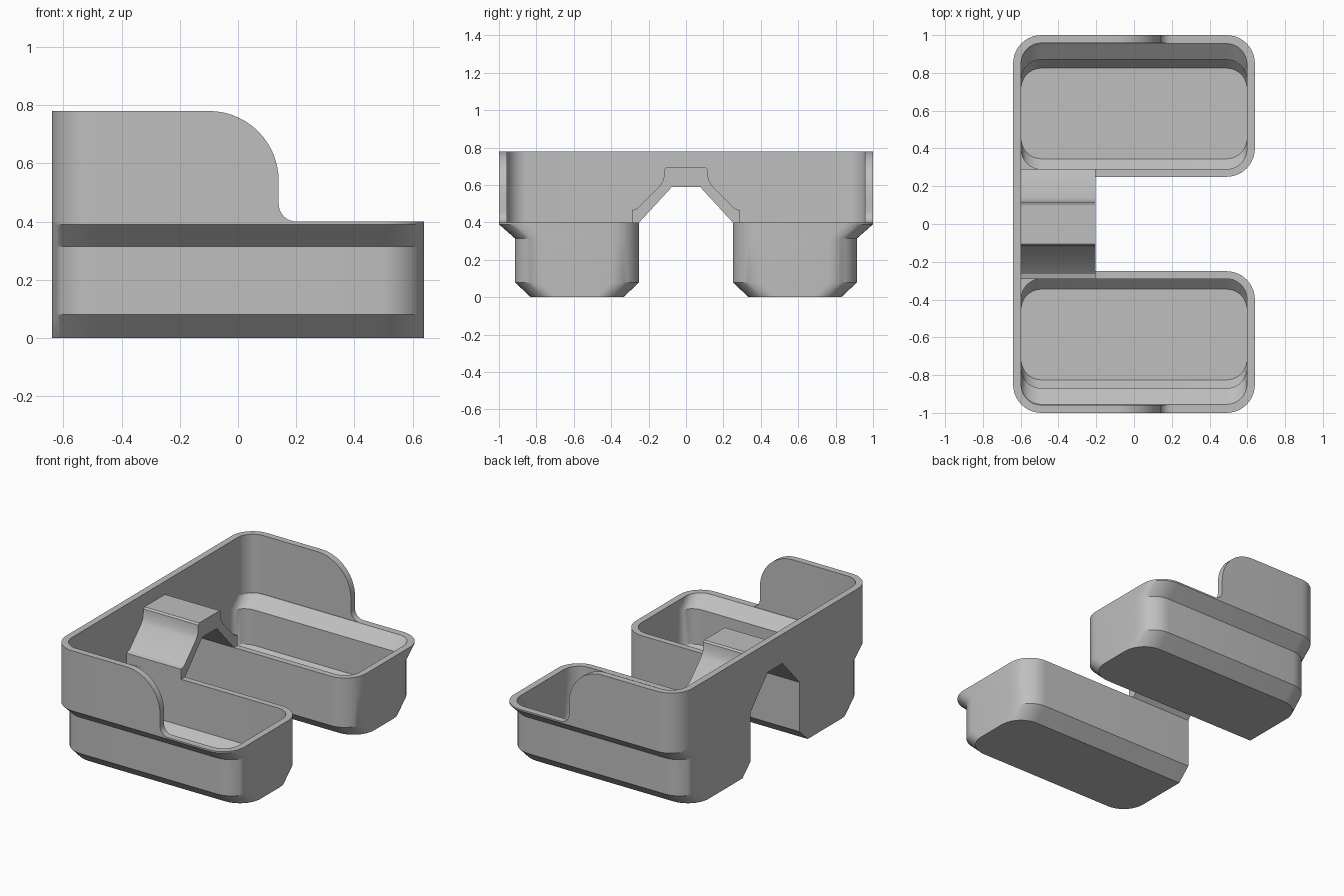
import bpy, bmesh, math

cube = bpy.data.objects.get("Cube")
if cube:
    bpy.data.objects.remove(cube, do_unlink=True)

grey = bpy.data.materials.new("plain grey")
grey.use_nodes = True
COLOUR = (0.52, 0.52, 0.52, 1)
grey.diffuse_color = COLOUR
grey.node_tree.nodes["Principled BSDF"].inputs["Base Color"].default_value = COLOUR

HALF_X, RADIUS, WALL, RIM, TOP = 0.64, 0.15, 0.042, 0.40, 0.78


def finish(bm, name):
    """Clean the mesh, make the object and shade it with sharp edges kept."""
    bmesh.ops.remove_doubles(bm, verts=bm.verts, dist=1e-5)
    bmesh.ops.recalc_face_normals(bm, faces=bm.faces)
    mesh = bpy.data.meshes.new(name)
    bm.to_mesh(mesh)
    bm.free()
    mesh.materials.append(grey)
    obj = bpy.data.objects.new(name, mesh)
    bpy.context.collection.objects.link(obj)
    bpy.ops.object.select_all(action="DESELECT")
    bpy.context.view_layer.objects.active = obj
    obj.select_set(True)
    bpy.ops.object.shade_smooth_by_angle(angle=math.radians(25))
    return obj


def arc(cx, cy, r, start, end, steps=10):
    angles = [math.radians(start + (end - start) * i / steps) for i in range(steps + 1)]
    return [(cx + r * math.cos(a), cy + r * math.sin(a)) for a in angles]


def rounded_loop(hx, y0, y1, r, r_inner_end):
    """Rounded rectangle; the corner at -x beside the gap has its own radius."""
    return (arc(hx - r, y1 - r, r, 0, 90) + arc(r - hx, y1 - r, r, 90, 180)
            + arc(r_inner_end - hx, y0 + r_inner_end, r_inner_end, 180, 270)
            + arc(hx - r, y0 + r, r, 270, 360))


def bridge_loops(bm, loops, closed=True):
    for a, b in zip(loops, loops[1:]):
        n = len(a)
        for i in range(n if closed else n - 1):
            bm.faces.new((a[i], a[(i + 1) % n], b[(i + 1) % n], b[i]))


# Tubs: outside from base to rim, then inside down to the floor
outside = [(0, 0.335, 0.83), (0.08, 0.25, 0.915), (0.315, 0.25, 0.915),
           (0.39, 0.25, 1), (RIM, 0.25, 1)]
inside = [(RIM, 0.29, 0.955), (0.33, 0.29, 0.87), (0.10, 0.29, 0.87), (0.045, 0.345, 0.825)]
bm = bmesh.new()
loops = []
for z, y0, y1 in outside:
    points = rounded_loop(HALF_X, y0, y1, RADIUS, 0)
    loops.append([bm.verts.new((x, y, z)) for x, y in points])
for z, y0, y1 in inside:
    points = rounded_loop(HALF_X - WALL, y0, y1, RADIUS - WALL, RADIUS - WALL)
    loops.append([bm.verts.new((x, y, z)) for x, y in points])
bridge_loops(bm, loops)
bm.faces.new(loops[0])
bm.faces.new(loops[-1])
tubs = finish(bm, "tubs")
mirror = tubs.modifiers.new("other side", "MIRROR")
mirror.use_axis = (False, True, False)
mirror.use_clip = False

# High wall: sections of (outer point, inner point, bottom, top) along a U
side = [((x, 1), (x, 1 - WALL), RIM, z)
        for x, z in arc(0.2, 0.46, 0.06, 270, 180, 8) + arc(-0.1, 0.54, 0.24, 0, 90, 14)]
cx, cy = RADIUS - HALF_X, 1 - RADIUS
corner = [(o, i, RIM, TOP) for o, i in zip(arc(cx, cy, RADIUS, 90, 180),
                                          arc(cx, cy, RADIUS - WALL, 90, 180))]
arch = [((-HALF_X, y), (WALL - HALF_X, y), z, TOP) for y, z in ((0.25, RIM), (0.075, 0.59))]
half = side + corner + arch
other = [((o[0], -o[1]), (i[0], -i[1]), b, t) for o, i, b, t in reversed(half)]
bm = bmesh.new()
rings = [[bm.verts.new((*o, b)), bm.verts.new((*o, t)),
          bm.verts.new((*i, t)), bm.verts.new((*i, b))] for o, i, b, t in half + other]
bridge_loops(bm, rings)
finish(bm, "high_wall")

# Bridge joining the tubs over the gap
right = [(0.105, 0.695), (0.115, 0.685), (0.12, 0.63), (0.14, 0.595), (0.25, 0.485),
         (0.265, 0.472), (0.29, 0.465), (0.29, RIM), (0.25, RIM), (0.075, 0.59)]
profile = right + [(-y, z) for y, z in reversed(right)]
bm = bmesh.new()
ends = [[bm.verts.new((x, y, z)) for y, z in profile] for x in (WALL - HALF_X, -0.205)]
bridge_loops(bm, ends)
for end in ends:
    bm.faces.new(end)
finish(bm, "bridge")
